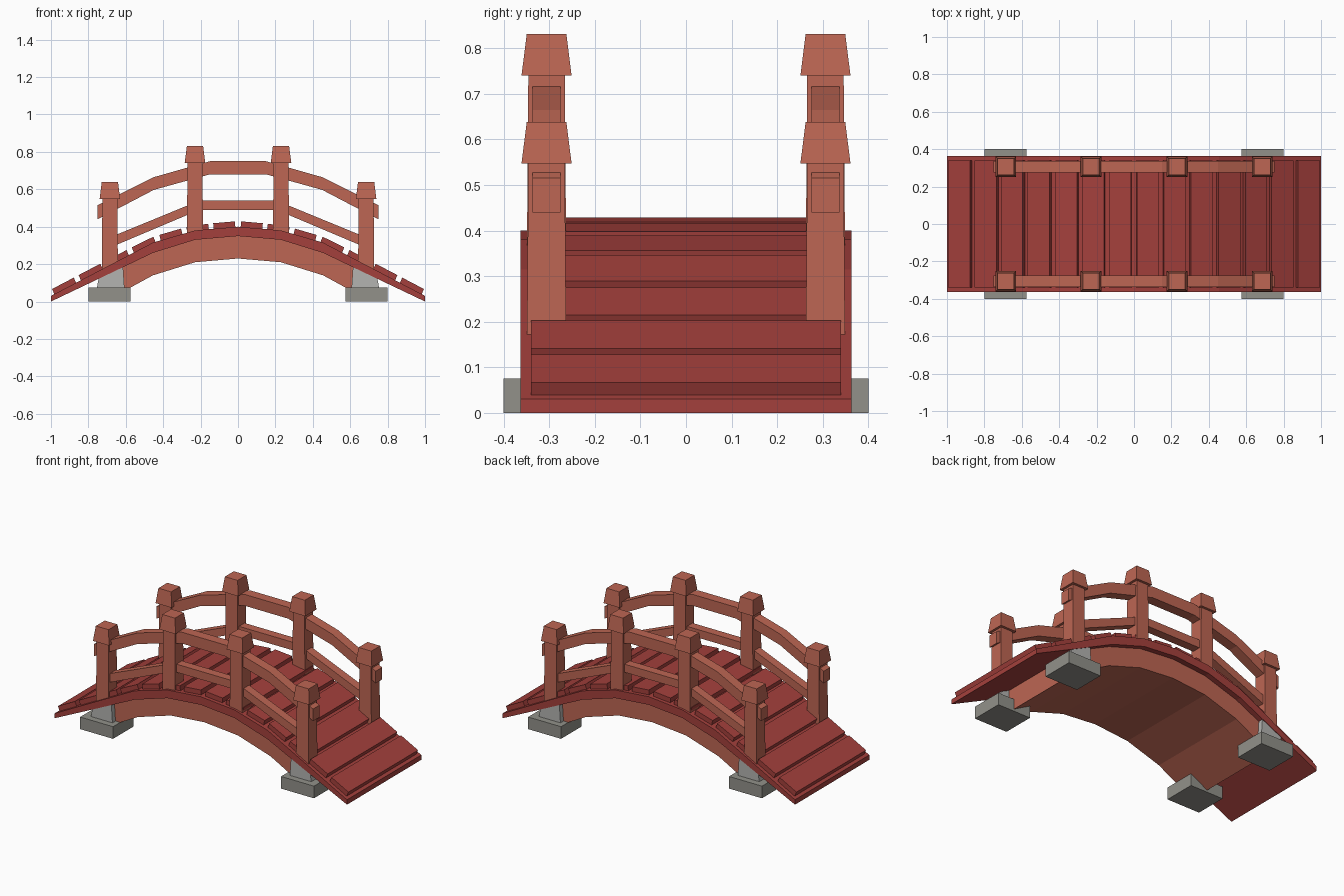
import bpy, bmesh, math

if "Cube" in bpy.data.objects:
    bpy.data.objects.remove(bpy.data.objects["Cube"])


def material(name, srgb):
    lin = [((c / 255 + 0.055) / 1.055) ** 2.4 for c in srgb]
    m = bpy.data.materials.new(name)
    m.diffuse_color = (*lin, 1)
    m.use_nodes = True
    m.node_tree.nodes["Principled BSDF"].inputs["Base Color"].default_value = m.diffuse_color
    return m


RED = material("deck red", (164, 64, 60))
SALMON = material("post salmon", (189, 102, 83))
GREY = material("footing grey", (146, 145, 138))
LIGHT = material("pedestal light grey", (180, 180, 177))


def finish(name, bm, mat):
    bmesh.ops.recalc_face_normals(bm, faces=bm.faces)
    me = bpy.data.meshes.new(name)
    bm.to_mesh(me)
    bm.free()
    me.materials.append(mat)
    ob = bpy.data.objects.new(name, me)
    bpy.context.collection.objects.link(ob)
    return ob


def strip(name, top, bottom, y0, y1, mat):
    """Prism along y between matching top and bottom lines of (x, z) points."""
    bm = bmesh.new()
    rings = []
    for (xt, zt), (xb, zb) in zip(top, bottom):
        rings.append([bm.verts.new(p) for p in
                      ((xt, y0, zt), (xt, y1, zt), (xb, y1, zb), (xb, y0, zb))])
    for a, b in zip(rings, rings[1:]):
        for i in range(4):
            j = (i + 1) % 4
            bm.faces.new((a[i], a[j], b[j], b[i]))
    bm.faces.new(rings[0])
    bm.faces.new(rings[-1])
    return finish(name, bm, mat)


def taper(name, x, y, z0, z1, w0, w1, mat):
    """Square block tapering from width w0 to w1."""
    bm = bmesh.new()
    bmesh.ops.create_cube(bm, size=1)
    for v in bm.verts:
        up = v.co.z > 0
        w = w1 if up else w0
        v.co = (x + v.co.x * w, y + v.co.y * w, z1 if up else z0)
    return finish(name, bm, mat)


def mirrored(half):
    """Half line running outwards from x = 0 -> full symmetric line."""
    return [(-x, z) for x, z in reversed(half) if x > 0] + half


def height(line, x):
    for (xa, za), (xb, zb) in zip(line, line[1:]):
        if xa <= x <= xb:
            return za + (zb - za) * (x - xa) / (xb - xa)
    return line[-1][1]


# deck slab
deck_top = mirrored([(0, .40), (.23, .38), (.455, .315), (.685, .195), (1, .03)])
deck_low = mirrored([(0, .35), (.23, .33), (.455, .26), (.685, .15), (1, 0)])
strip("deck_slab", deck_top, deck_low, -.363, .363, RED)

# solid arch under the deck
arch_top = mirrored([(0, .355), (.23, .335), (.455, .265), (.69, .15)])
arch_low = mirrored([(0, .23), (.23, .21), (.455, .14), (.69, .012)])
strip("arch_beam", arch_top, arch_low, -.33, .33, SALMON)

# planks lying along the slope
for cx in (.072, .213, .354, .497, .64, .78, .922):
    for s in (-1, 1):
        xa, xb = s * cx - .058, s * cx + .058
        za, zb = height(deck_top, xa), height(deck_top, xb)
        a = math.atan2(zb - za, xb - xa)
        dx, dz = -math.sin(a) * .03, math.cos(a) * .03
        strip("plank", [(xa + dx, za + dz), (xb + dx, zb + dz)],
              [(xa, za - .006), (xb, zb - .006)], -.34, .34, RED)

# upper and lower rail lines
rail_top = mirrored([(.15, .75), (.45, .665), (.75, .515)])
rail_low = mirrored([(.15, .68), (.45, .597), (.75, .44)])
low_top = mirrored([(.23, .53), (.685, .343)])
low_low = mirrored([(.23, .483), (.685, .288)])

for sy in (-1, 1):
    y = sy * .306
    strip("upper_rail", rail_top, rail_low, y - .031, y + .031, SALMON)
    strip("lower_rail_middle", [(-.23, .54), (.23, .54)],
          [(-.23, .49), (.23, .49)], y - .027, y + .027, SALMON)
    for sx in (-1, 1):
        strip("lower_rail_side", [(sx * .23, .53), (sx * .685, .343)],
              [(sx * .23, .48), (sx * .685, .288)], y - .027, y + .027, SALMON)
        # posts with flared caps
        for px, base, neck in ((.23, .36, .74), (.685, .165, .547)):
            taper("post", sx * px, y, base, neck, .086, .08, SALMON)
            taper("post_cap", sx * px, y, neck, neck + .091, .11, .087, SALMON)
        # stone footing and pedestal
        strip("footing", [(sx * .80, .075), (sx * .575, .075)],
              [(sx * .80, 0), (sx * .575, 0)], sy * .2, sy * .4, GREY)
        strip("pedestal", [(sx * .745, .125), (sx * .685, .155), (sx * .615, .19)],
              [(sx * .755, .07), (sx * .685, .07), (sx * .607, .07)],
              sy * .24, sy * .36, LIGHT)
